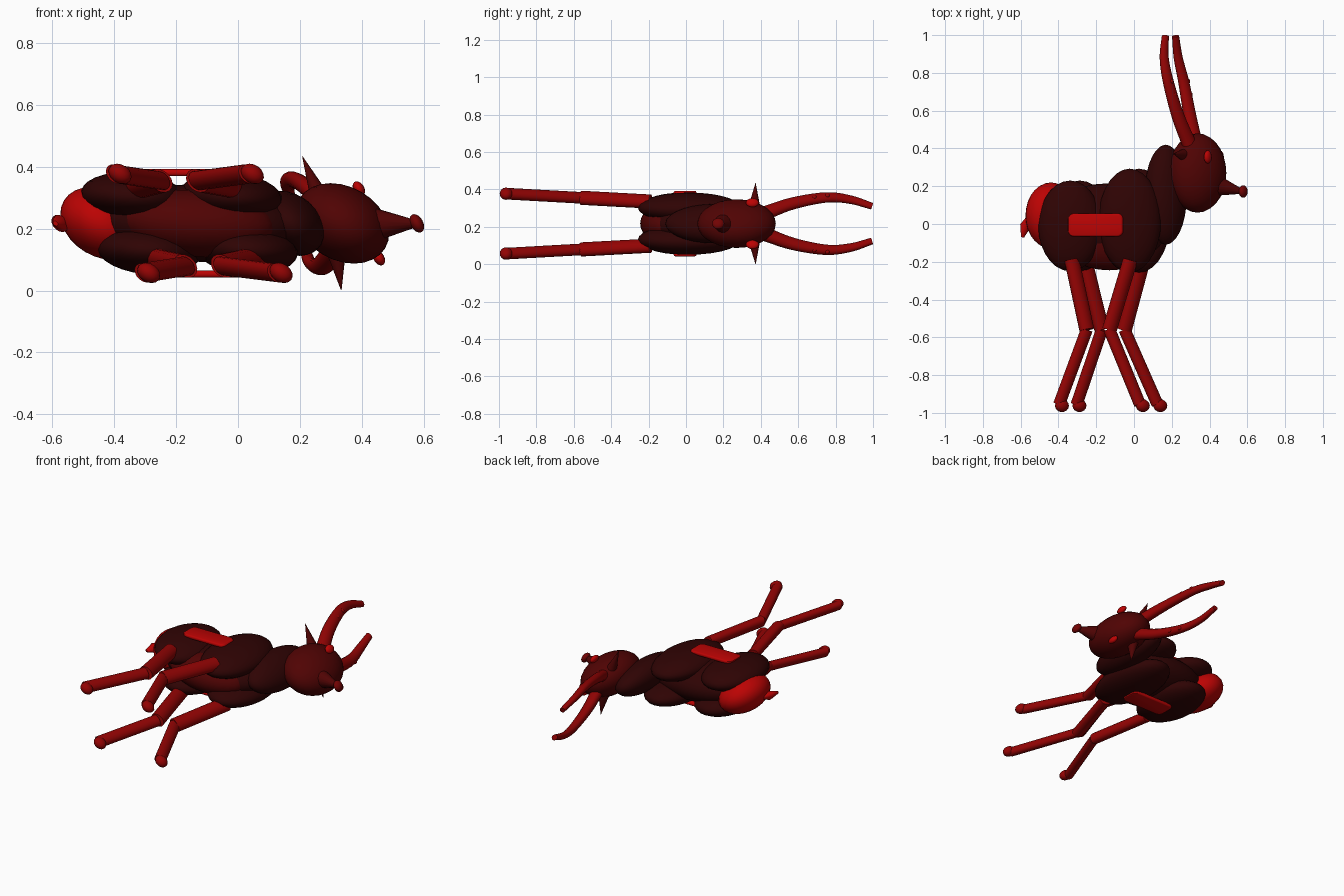
import bpy, bmesh
from mathutils import Vector, Matrix

cube = bpy.data.objects.get("Cube")
if cube:
    bpy.data.objects.remove(cube, do_unlink=True)

MID = 0.217     # height of the symmetry plane
SLANT = 0.29    # sideways lean of the reclining body


def material(name, rgb):
    m = bpy.data.materials.new(name)
    m.use_nodes = True
    m.diffuse_color = (*rgb, 1)
    m.node_tree.nodes["Principled BSDF"].inputs["Base Color"].default_value = (*rgb, 1)
    return m


DARK = material("dark_maroon", (0.028, 0.001, 0.001))
BROWN = material("red_brown", (0.08, 0.001, 0.001))
NOSE = material("nose_red", (0.17, 0.001, 0.001))
LIMB = material("deep_red", (0.29, 0.001, 0.001))
RED = material("bright_red", (0.5, 0.001, 0.001))


def finish(name, bm, mat):
    """Lean the mesh, lift it to the symmetry plane and make an object."""
    for v in bm.verts:
        v.co.x -= SLANT * v.co.z
        v.co.z += MID
    bmesh.ops.recalc_face_normals(bm, faces=bm.faces)
    me = bpy.data.meshes.new(name)
    bm.to_mesh(me)
    bm.free()
    me.materials.append(mat)
    ob = bpy.data.objects.new(name, me)
    bpy.context.collection.objects.link(ob)
    bpy.ops.object.select_all(action='DESELECT')
    ob.select_set(True)
    bpy.context.view_layer.objects.active = ob
    bpy.ops.object.shade_smooth_by_angle(angle=0.8)


def ellipsoid(name, centre, size, mat, seg=28):
    bm = bmesh.new()
    bmesh.ops.create_uvsphere(bm, u_segments=seg, v_segments=seg // 2, radius=1,
                              matrix=Matrix.Translation(centre) @ Matrix.Diagonal((*size, 1)))
    finish(name, bm, mat)


def rounded_plate(name, centre, size, corner, edge, mat):
    """Flat bar with rounded corners and softened rims."""
    bm = bmesh.new()
    bmesh.ops.create_cube(bm, size=1, matrix=Matrix.Translation(centre) @ Matrix.Diagonal((*size, 1)))
    upright = [e for e in bm.edges if abs(e.verts[0].co.z - e.verts[1].co.z) > size[2] / 2]
    bmesh.ops.bevel(bm, geom=upright, offset=corner, segments=5, affect='EDGES', profile=0.5)
    rims = [e for e in bm.edges if abs(e.verts[0].co.z - e.verts[1].co.z) < size[2] / 2]
    bmesh.ops.bevel(bm, geom=rims, offset=edge, segments=2, affect='EDGES', profile=0.5)
    finish(name, bm, mat)


def tube(name, path, radii, mat, sides=16):
    """Loft round sections along a path, closed at both ends."""
    bm = bmesh.new()
    pts = [Vector(p) for p in path]
    rings = []
    for i, p in enumerate(pts):
        d = pts[min(i + 1, len(pts) - 1)] - pts[max(i - 1, 0)]
        rot = Vector((0, 0, 1)).rotation_difference(d).to_matrix().to_4x4()
        ring = bmesh.ops.create_circle(bm, segments=sides, radius=radii[i],
                                       matrix=Matrix.Translation(p) @ rot)["verts"]
        if rings:
            # match the ring start to the previous ring to avoid twisting
            q = rings[-1][0].co - pts[i - 1]
            k = max(range(sides), key=lambda j: (ring[j].co - p).dot(q))
            ring = ring[k:] + ring[:k]
            for j in range(sides):
                n = (j + 1) % sides
                bm.faces.new((rings[-1][j], rings[-1][n], ring[n], ring[j]))
        rings.append(ring)
    bm.faces.new(rings[0])
    bm.faces.new(rings[-1])
    finish(name, bm, mat)


def curve(points, steps=5):
    """Smooth path through the points."""
    p = [Vector(q) for q in points]
    p = [2 * p[0] - p[1]] + p + [2 * p[-1] - p[-2]]
    out = []
    for a, b, c, d in zip(p, p[1:], p[2:], p[3:]):
        for s in range(steps):
            t = s / steps
            out.append(0.5 * (2 * b + (c - a) * t + (2 * a - 5 * b + 4 * c - d) * t ** 2
                              + (3 * b - a - 3 * c + d) * t ** 3))
    return out + [p[-2]]


# Trunk, neck and head
ellipsoid("torso", (-0.14, 0.0, 0), (0.33, 0.215, 0.125), DARK)
ellipsoid("belly", (-0.13, -0.10, 0), (0.25, 0.145, 0.11), BROWN)
ellipsoid("rump", (-0.44, 0.045, 0), (0.13, 0.175, 0.118), RED)
ellipsoid("neck", (0.168, 0.155, 0), (0.108, 0.265, 0.105), DARK)
ellipsoid("head", (0.337, 0.27, 0), (0.147, 0.21, 0.13), BROWN)
tube("muzzle", [(0.45, 0.20, 0), (0.58, 0.17, 0)], [0.052, 0.01], BROWN)
ellipsoid("nose", (0.578, 0.172, 0), (0.022, 0.033, 0.03), NOSE, 16)
tube("tail", [(-0.55, 0.05, 0), (-0.575, -0.01, 0), (-0.59, -0.07, 0)],
     [0.008, 0.028, 0.008], RED)

# Mirrored parts
for side, s in (("left", 1), ("right", -1)):
    ellipsoid(side + "_haunch", (-0.313, -0.01, 0.087 * s), (0.168, 0.24, 0.079), DARK)
    ellipsoid(side + "_shoulder", (0.002, 0.018, 0.085 * s), (0.165, 0.275, 0.081), DARK)
    rounded_plate(side + "_side_bar", (-0.155, -0.005, 0.164 * s), (0.29, 0.122, 0.022),
                  0.03, 0.008, RED)

    # Legs: thigh, shin and hoof
    for end, hip, knee, ankle in (("hind", -0.295, -0.21, -0.35), ("front", 0.015, -0.09, 0.078)):
        k = (knee, -0.56, 0.138 * s)
        tube(f"{side}_{end}_thigh", [(hip, -0.19, 0.118 * s), k], [0.038, 0.038], LIMB)
        tube(f"{side}_{end}_shin", [k, (ankle, -0.955, 0.16 * s)], [0.031, 0.031], LIMB)
        ellipsoid(f"{side}_{end}_hoof", (ankle + 0.015, -0.962, 0.16 * s),
                  (0.036, 0.034, 0.033), LIMB, 16)

    # Face details
    ellipsoid(side + "_eye", (0.423, 0.355, 0.112 * s), (0.019, 0.035, 0.024), RED, 16)
    tube(side + "_ear", [(0.29, 0.365, 0.085 * s), (0.271, 0.372, 0.216 * s)], [0.033, 0.001], BROWN)

    # Curved horn with small knobs
    path = curve([(0.31, 0.42, 0.055 * s), (0.265, 0.57, 0.108 * s), (0.223, 0.75, 0.14 * s),
                  (0.197, 0.88, 0.128 * s), (0.193, 0.995, 0.093 * s)])
    n = len(path) - 1
    tube(side + "_horn", path, [0.038 - 0.02 * i / n for i in range(n + 1)], LIMB)
    for i in (8, 10):
        ellipsoid(f"{side}_horn_knob_{i}", path[i] + Vector((0.02, 0.005, 0.01 * s)),
                  (0.011, 0.014, 0.011), LIMB, 12)
